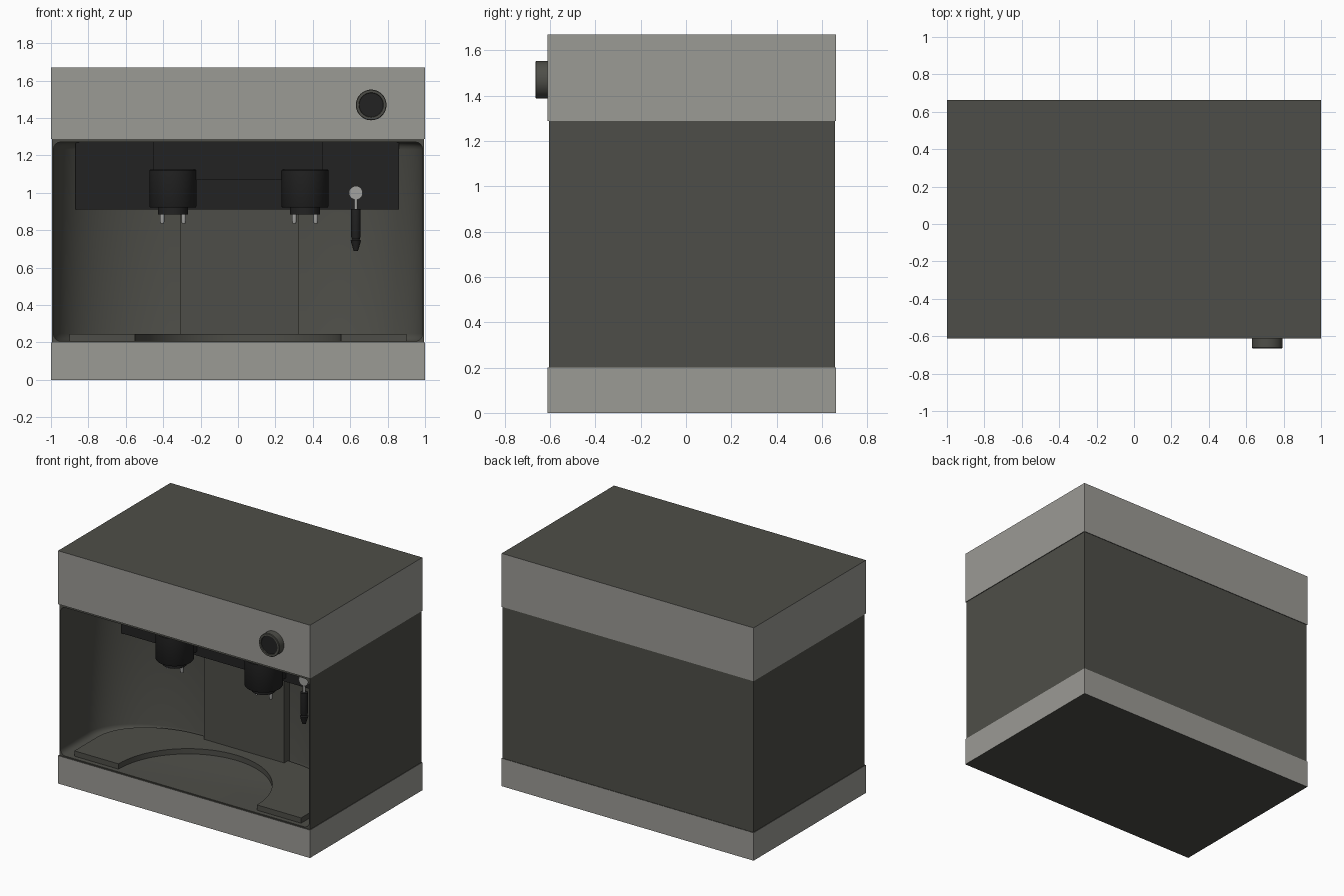
import bpy, bmesh, math
from mathutils import Matrix, Vector

if "Cube" in bpy.data.objects:
    bpy.data.objects.remove(bpy.data.objects["Cube"])


def material(name, rgb):
    m = bpy.data.materials.new(name)
    m.diffuse_color = (*rgb, 1)
    m.use_nodes = True
    m.node_tree.nodes["Principled BSDF"].inputs["Base Color"].default_value = m.diffuse_color
    return m


LIGHT = material("light grey panel", (0.33, 0.325, 0.30))
DARK = material("dark olive grey", (0.076, 0.076, 0.065))
BLACK = material("near black", (0.016, 0.016, 0.016))
METAL = material("pale metal", (0.36, 0.36, 0.35))


def finish(name, bm, mats):
    bmesh.ops.recalc_face_normals(bm, faces=bm.faces[:])
    me = bpy.data.meshes.new(name)
    bm.to_mesh(me)
    bm.free()
    ob = bpy.data.objects.new(name, me)
    for m in mats:
        me.materials.append(m)
    bpy.context.collection.objects.link(ob)
    return ob


def smooth(ob, angle=35):
    bpy.ops.object.select_all(action='DESELECT')
    ob.select_set(True)
    bpy.context.view_layer.objects.active = ob
    bpy.ops.object.shade_smooth_by_angle(angle=math.radians(angle))


def box(name, lo, hi, mats):
    bm = bmesh.new()
    lo, hi = Vector(lo), Vector(hi)
    bmesh.ops.create_cube(bm, size=1, matrix=Matrix.Translation((lo + hi) / 2) @ Matrix.Diagonal((*(hi - lo), 1)))
    if len(mats) > 1:  # second colour on top and bottom faces
        bm.normal_update()
        for f in bm.faces:
            f.material_index = int(abs(f.normal.z) > 0.5)
    return finish(name, bm, mats)


def lathe(name, profile, loc, mats, axis='Z', n=40, black_from=None):
    """Spin (radius, height) points; axis 'Y' points the height towards the front."""
    bm = bmesh.new()
    rings = [[bm.verts.new((r * math.cos(2 * math.pi * i / n), r * math.sin(2 * math.pi * i / n), h))
              for i in range(n)] for r, h in profile]
    for k in range(len(rings) - 1):
        for i in range(n):
            j = (i + 1) % n
            bm.faces.new((rings[k][i], rings[k][j], rings[k + 1][j], rings[k + 1][i]))
    bm.faces.new(rings[0])
    cap = bm.faces.new(rings[-1])
    if black_from:
        cap.material_index = 1
    rot = Matrix.Rotation(math.pi / 2, 4, 'X') if axis == 'Y' else Matrix()
    bm.transform(Matrix.Translation(loc) @ rot)
    ob = finish(name, bm, mats)
    smooth(ob)
    return ob


def prism(name, pts, z0, z1, mats, bevel=0):
    bm = bmesh.new()
    base = bm.faces.new([bm.verts.new((x, y, z0)) for x, y in pts])
    ext = bmesh.ops.extrude_face_region(bm, geom=[base], use_keep_orig=True)
    bmesh.ops.translate(bm, vec=(0, 0, z1 - z0), verts=[v for v in ext['geom'] if isinstance(v, bmesh.types.BMVert)])
    bmesh.ops.recalc_face_normals(bm, faces=bm.faces[:])
    if bevel:
        rim = [e for e in bm.edges if abs(e.verts[0].co.z - e.verts[1].co.z) < 1e-5]
        bmesh.ops.bevel(bm, geom=rim, offset=bevel, segments=4, profile=0.5, affect='EDGES')
    return finish(name, bm, mats)


def bay_outline(rx, ry, cx, cy, front):
    """Straight sides with elliptical back corners, left to right."""
    n = 20
    right = [(cx + rx * math.cos(math.pi / 2 * i / n), cy + ry * math.sin(math.pi / 2 * i / n))
             for i in range(n + 1)]
    half = [(cx + rx, front)] + right
    return [(-x, y) for x, y in half] + half[::-1]


# Base and top bands, dark on their horizontal faces
box("base_band", (-1, -0.612, 0), (1, 0.662, 0.2), [LIGHT, DARK])
box("top_band", (-1, -0.612, 1.287), (1, 0.662, 1.67), [LIGHT, DARK])

# Middle body with the hollow serving bay
body = box("body_shell", (-0.995, -0.604, 0.2), (0.995, 0.658, 1.287), [DARK])
cutter = prism("bay_cutter", bay_outline(0.62, 0.42, 0.367, -0.3, -0.8), 0.207, 1.272, [DARK], 0.04)
cutter.hide_render = True
mod = body.modifiers.new("bay", 'BOOLEAN')
mod.object = cutter
mod.operation = 'DIFFERENCE'
mod.solver = 'EXACT'
bpy.context.view_layer.objects.active = body
bpy.ops.object.modifier_apply(modifier="bay")
bpy.data.objects.remove(cutter)
smooth(body)

# Drip tray surround with a half-round notch
notch = [(0.55 * math.cos(math.pi * i / 40), -0.57 + 0.55 * math.sin(math.pi * i / 40)) for i in range(41)]
tray = prism("tray_surround", bay_outline(0.55, 0.4, 0.35, -0.3, -0.57) + notch, 0.2, 0.245, [DARK])
smooth(tray)

# Back panel, brew housing and central head block
box("back_panel", (-0.31, 0.06, 0.206), (0.325, 0.2, 1.0), [DARK])
box("brew_housing", (-0.87, -0.08, 0.91), (0.86, 0.14, 1.274), [BLACK])
box("head_block", (-0.455, -0.24, 1.07), (0.455, -0.07, 1.274), [BLACK])

# Two brew heads, each with a pair of spouts
for side, x in (("left", -0.348), ("right", 0.358)):
    lathe(f"brew_head_{side}", [(0.08, 0.885), (0.08, 0.922), (0.122, 0.922), (0.126, 0.928),
                                (0.126, 1.12), (0.12, 1.126)], (x, -0.22, 0), [BLACK])
    box(f"head_neck_{side}", (x - 0.08, -0.22, 0.94), (x + 0.08, -0.07, 1.1), [BLACK])
    for dx in (-0.057, 0.057):
        lathe("spout", [(0.009, 0.835), (0.012, 0.85), (0.012, 0.89)], (x + dx, -0.22, 0), [METAL], n=16)

# Steam wand hanging from a pale pivot
lathe("wand_pivot", [(0.025, 0), (0.025, 0.05), (0.037, 0.05), (0.037, 0.085)], (0.63, -0.075, 1.0), [METAL], 'Y', 20)
lathe("wand_rod", [(0.009, 0.9), (0.009, 1.0)], (0.63, -0.15, 0), [METAL], n=12)
lathe("wand_grip", [(0.012, 0.69), (0.028, 0.745), (0.02, 0.752), (0.025, 0.765), (0.025, 0.915)],
      (0.63, -0.15, 0), [BLACK], n=24)

# Control knob with a recessed black face
lathe("control_knob", [(0.082, 0), (0.082, 0.052), (0.079, 0.056), (0.066, 0.056), (0.064, 0.05)],
      (0.712, -0.609, 1.47), [DARK, BLACK], 'Y', 48, black_from=True)
